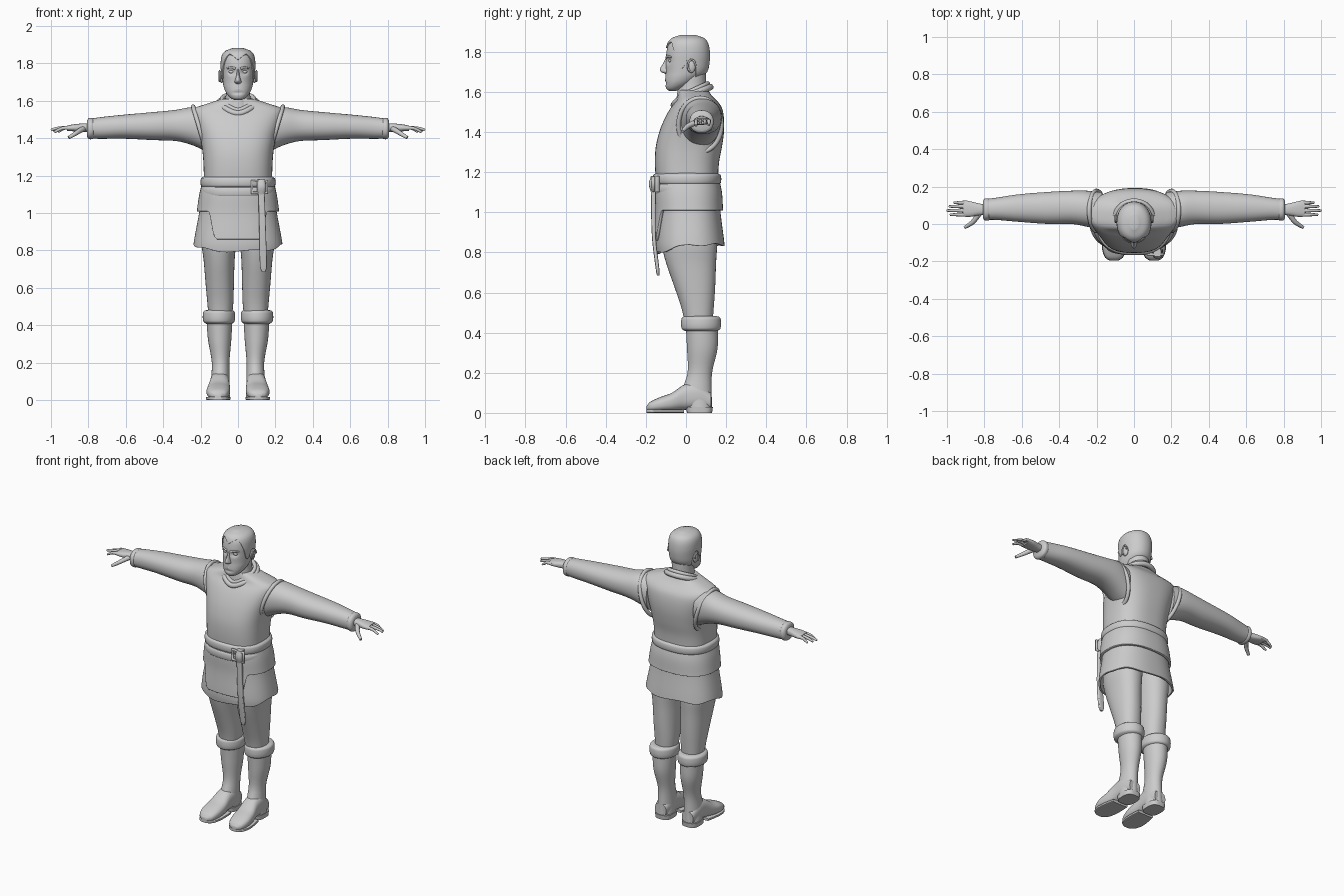
import bpy, bmesh
from math import sin, cos, pi, exp, copysign

if "Cube" in bpy.data.objects:
    bpy.data.objects.remove(bpy.data.objects["Cube"])

grey = bpy.data.materials.new("plain grey")
grey.use_nodes = True
grey.diffuse_color = (0.6, 0.6, 0.6, 1)
grey.node_tree.nodes["Principled BSDF"].inputs["Base Color"].default_value = grey.diffuse_color


def table(rows, t):
    """Smoothly interpolate the columns of rows at position t."""
    t = min(max(t, rows[0][0]), rows[-1][0])
    last = len(rows) - 1
    i = max(k for k in range(last) if rows[k][0] <= t)

    def slope(k, col):
        p, q = rows[max(k - 1, 0)], rows[min(k + 1, last)]
        return (q[col] - p[col]) / (q[0] - p[0])

    p, q = rows[i], rows[i + 1]
    h = q[0] - p[0]
    u = (t - p[0]) / h
    s = u * u * (3 - 2 * u)
    return [p[c] * (1 - s) + q[c] * s
            + h * u * (1 - u) * ((1 - u) * slope(i, c) - u * slope(i + 1, c))
            for c in range(1, len(p))]


def finish(obj, mirror=False, thick=0):
    obj.data.materials.append(grey)
    if thick:
        solid = obj.modifiers.new("thickness", "SOLIDIFY")
        solid.thickness = thick
    if mirror:
        flip = obj.modifiers.new("mirror", "MIRROR")
        flip.use_mirror_merge = False
    return obj


def smooth(obj):
    bpy.ops.object.select_all(action="DESELECT")
    obj.select_set(True)
    bpy.context.view_layer.objects.active = obj
    bpy.ops.object.shade_smooth_by_angle(angle=0.8)


def skin(name, rows, axis="z", power=2, rings=20, sides=40, grow=0, hem=None,
         mirror=False, thick=0, shape=None):
    """Loft rows of (position, low, high, half width) or (position, low, high, low, high)."""
    bm = bmesh.new()
    loops = []
    for k in range(rings + 1):
        u = (1 - cos(pi * k / rings)) / 2
        loop = []
        for j in range(sides):
            a = 2 * pi * j / sides - pi
            low = hem(a) if hem else rows[0][0]
            t = low + (rows[-1][0] - low) * u
            r = table(rows, t)
            if len(r) == 3:
                r = [r[0], r[1], -r[2], r[2]]
            ca, sa = (copysign(abs(f) ** (2 / power), f) for f in (cos(a), sin(a)))
            d = (r[0] + r[1]) / 2 - ca * ((r[1] - r[0]) / 2 + grow)
            w = (r[2] + r[3]) / 2 + sa * ((r[3] - r[2]) / 2 + grow)
            p = {"z": (w, d, t), "x": (t, d, w), "y": (d, t, w)}[axis]
            loop.append(bm.verts.new(shape(*p) if shape else p))
        loops.append(loop)
    for one, two in zip(loops, loops[1:]):
        for j in range(sides):
            n = (j + 1) % sides
            bm.faces.new((one[j], one[n], two[n], two[j]))
    bm.faces.new(loops[-1])
    if not hem:
        bm.faces.new(loops[0])
    bmesh.ops.recalc_face_normals(bm, faces=bm.faces)
    mesh = bpy.data.meshes.new(name)
    bm.to_mesh(mesh)
    bm.free()
    obj = bpy.data.objects.new(name, mesh)
    bpy.context.collection.objects.link(obj)
    smooth(obj)
    return finish(obj, mirror, thick)


def tube(name, points, radius, tip=1, cyclic=False, mirror=False, kind="NURBS"):
    """Round cord through points, narrowing to tip at its end."""
    curve = bpy.data.curves.new(name, "CURVE")
    curve.dimensions = "3D"
    curve.bevel_depth = radius
    curve.bevel_resolution = 3
    curve.use_fill_caps = True
    line = curve.splines.new(kind)
    line.points.add(len(points) - 1)
    for k, p in enumerate(points):
        line.points[k].co = (*p, 1)
        line.points[k].radius = 1 + (tip - 1) * k / (len(points) - 1)
    line.use_cyclic_u = cyclic
    line.use_endpoint_u = not cyclic
    line.order_u = 3
    obj = bpy.data.objects.new(name, curve)
    bpy.context.collection.objects.link(obj)
    return finish(obj, mirror)


def ball(name, place, scale, mirror=True):
    x, y, z = place
    a, b, c = scale
    rows = [(z - c * cos(pi * k / 8), y - b * sin(pi * k / 8), y + b * sin(pi * k / 8),
             x - a * sin(pi * k / 8), x + a * sin(pi * k / 8)) for k in range(9)]
    return skin(name, rows, rings=12, sides=20, mirror=mirror)


turn = [2 * pi * k / 24 for k in range(24)]

# Vest body
vest = [(1.15, -.15, .158, .182), (1.25, -.155, .165, .184), (1.33, -.15, .18, .19),
        (1.41, -.13, .19, .205), (1.48, -.1, .188, .226), (1.53, -.07, .175, .24),
        (1.56, -.045, .15, .236), (1.58, -.04, .13, .18), (1.61, -.035, .11, .09)]
skin("vest", vest, power=2.6, rings=36, sides=64)
tube("armhole_trim", [(.2 + .04 * sin(a), .07 + .108 * cos(a), 1.435 + .135 * sin(a)) for a in turn],
     .012, cyclic=True, mirror=True)

# Collar with a dipped front
for name, size, lift, thick in (("collar", 1, 0, .016), ("collar_lining", .86, .018, .012)):
    tube(name, [(.1 * size * sin(a), .03 - .092 * size * cos(a),
                 1.588 + lift - .036 * cos(a) - .02 * max(0, cos(a)) ** 6) for a in turn],
         thick, cyclic=True)

# Skirt of the tunic, with a folded layer that hangs lower in front
skirt = [(.78, -.145, .195, .24), (.84, -.152, .192, .237), (1, -.145, .172, .208),
         (1.1, -.148, .165, .193), (1.17, -.14, .15, .175)]


def fold_hem(a):
    u = min(max((abs(a) - .4) / .35, 0), 1)
    return .86 + .15 * u * u * (3 - 2 * u)


skin("skirt", skirt, power=2.4, sides=72, hem=lambda a: .838 - .043 * max(0, cos(a)) + .006 * sin(a * 6),
     thick=.01)
skin("folded_layer", skirt, power=2.4, sides=96, grow=.014, hem=fold_hem, thick=.014)

# Double belt, buckle and hanging strap
for name, z in (("lower_belt", 1.112), ("upper_belt", 1.165)):
    skin(name, [(z + d, -.153 - g, .162 + g, .187 + g) for d, g in
                ((-.03, -.004), (-.02, .011), (.02, .011), (.03, -.004))], power=2.4, sides=64, rings=12)
tube("buckle", [(.115 + .04 * i, -.163, 1.14 + .032 * j) for i, j in ((-1, -1), (1, -1), (1, 1), (-1, 1))],
     .009, cyclic=True, kind="POLY")
skin("belt_knot", [(1.1, -.175, -.13, .105, .145), (1.14, -.185, -.13, .1, .15),
                   (1.18, -.175, -.13, .105, .145)], power=3, rings=10, sides=24)
skin("hanging_strap", [(.685, -.145, -.132, .128, .146), (.71, -.15, -.132, .118, .154),
                       (.88, -.17, -.15, .114, .15), (1.12, -.175, -.15, .108, .142)],
     power=4, sides=28)

# Sleeves and cuffs
sleeve = [(.17, -.03, .17, 1.33, 1.56), (.25, -.015, .178, 1.365, 1.566), (.33, 0, .178, 1.385, 1.552),
          (.45, 0, .172, 1.39, 1.54), (.62, .012, .158, 1.398, 1.525), (.74, .022, .14, 1.397, 1.512),
          (.8, .022, .132, 1.4, 1.503)]
skin("sleeve", sleeve, axis="x", power=2.2, rings=32, mirror=True)
skin("sleeve_cuff", [(x, .023 - g, .132 + g, 1.4 - g, 1.503 + g) for x, g in
                     ((.77, -.004), (.778, .004), (.798, .004), (.806, -.006))],
     axis="x", power=2.2, rings=10, mirror=True)

# Hands
skin("palm", [(.78, .05, .102, 1.435, 1.478), (.83, .046, .11, 1.434, 1.479),
              (.88, .038, .122, 1.437, 1.474), (.915, .04, .122, 1.44, 1.468)],
     axis="x", power=2.5, rings=12, sides=24, mirror=True)
for name, y, tip, drop in (("index_finger", .05, .982, .022), ("middle_finger", .072, 1, .01),
                           ("ring_finger", .094, .988, .014), ("little_finger", .114, .962, .02)):
    tube(name, [(.89, y, 1.455), (.93, y, 1.457), (tip - .02, y, 1.458 - drop * .6), (tip, y, 1.454 - drop)],
         .0115, tip=.55, mirror=True)
tube("thumb", [(.82, .07, 1.455), (.85, .02, 1.438), (.88, -.005, 1.418), (.905, -.018, 1.403)],
     .016, tip=.55, mirror=True)

# Legs
skin("leg", [(.42, 0, .13, .035, .155), (.52, -.022, .138, .025, .164), (.62, -.055, .145, .022, .173),
             (.75, -.1, .15, .018, .184), (.84, -.12, .155, .01, .195), (.95, -.12, .15, .004, .19)],
     rings=28, power=2.2, mirror=True)

# Boots: shaft, turned cuff, foot, sole and heel
skin("boot_shaft", [(.03, 0, .13, .045, .15), (.1, -.02, .128, .045, .145), (.2, .008, .13, .046, .14),
                    (.32, .005, .157, .036, .16), (.42, 0, .16, .03, .168)], rings=24, mirror=True)
skin("boot_cuff", [(.445 + d, -.02 - g, .17 + g, .02 - g, .184 + g) for d, g in
                   ((-.038, -.016), (-.026, .001), (.022, .003), (.034, -.006), (.037, -.02))],
     rings=16, mirror=True)
foot = [(-.196, .088, .128, .015, .035), (-.18, .062, .152, .008, .054), (-.13, .045, .168, .006, .078),
        (-.07, .042, .164, .008, .1), (-.01, .045, .152, .015, .14), (.06, .045, .148, .018, .15),
        (.125, .058, .138, .02, .1)]
skin("boot_foot", foot, axis="y", power=2.5, rings=28, mirror=True)
skin("boot_sole", [(r[0], r[1] - .003, r[2] + .003, 0, .018) for r in foot[:5]],
     axis="y", power=6, rings=16, sides=24, mirror=True)
skin("boot_heel", [(0, .005, .13, .044, .15), (.03, 0, .134, .042, .152)],
     power=3, rings=4, mirror=True)

# Head with hollowed eye sockets
head = [(1.605, -.085, -.05, .02), (1.615, -.097, -.02, .04), (1.64, -.104, .03, .062),
        (1.67, -.103, .07, .075), (1.7, -.1, .1, .081), (1.75, -.1, .112, .085), (1.8, -.097, .113, .087),
        (1.84, -.086, .104, .08), (1.862, -.065, .085, .06), (1.876, -.025, .045, .02)]


def sockets(x, y, z):
    if y < -.03:
        y += .014 * exp(-((abs(x) - .034) / .017) ** 2 - ((z - 1.755) / .014) ** 2)
        y += .006 * exp(-(x / .03) ** 2 - ((z - 1.643) / .008) ** 2)
    return x, y, z


skin("head", head, rings=60, sides=72, power=2.1, shape=sockets)
skin("neck", [(1.55, -.05, .1, .08), (1.62, -.04, .1, .066), (1.7, -.03, .1, .066)])

# Face features
skin("nose", [(1.69, -.104, -.06, .01), (1.7, -.125, -.06, .019), (1.712, -.131, -.06, .015),
              (1.74, -.115, -.06, .009), (1.772, -.1, -.06, .008)], rings=16, sides=24)
ball("eye", (.034, -.076, 1.755), (.016, .011, .009))
ball("ear", (.088, .026, 1.728), (.012, .022, .034))
tube("ear_rim", [(.098, .028 + .019 * cos(a), 1.73 + .03 * sin(a)) for a in turn[:17]],
     .005, mirror=True)
tube("brow", [(.014, -.096, 1.772), (.035, -.094, 1.782), (.06, -.073, 1.773)], .007, tip=.6, mirror=True)
for name, z, y in (("upper_lip", 1.666, -.101), ("lower_lip", 1.656, -.099)):
    tube(name, [(-.028, -.09, 1.66), (0, y - .007, z), (.028, -.09, 1.66)], .0055)

# Short hair following a peaked hairline, round the ears and down the nape
hairline = [(0, 1.818), (.35, 1.84), (.65, 1.842), (1, 1.79), (1.25, 1.72), (1.42, 1.722),
            (1.6, 1.765), (1.85, 1.755), (2.1, 1.69), (2.6, 1.66), (pi, 1.655)]
skin("hair", head, rings=30, sides=96, power=2.1, grow=.006,
     hem=lambda a: table(hairline, abs(a))[0], thick=.01,
     shape=lambda x, y, z: (x, y, z + .007 * max(0, (z - 1.8) / .076)))
